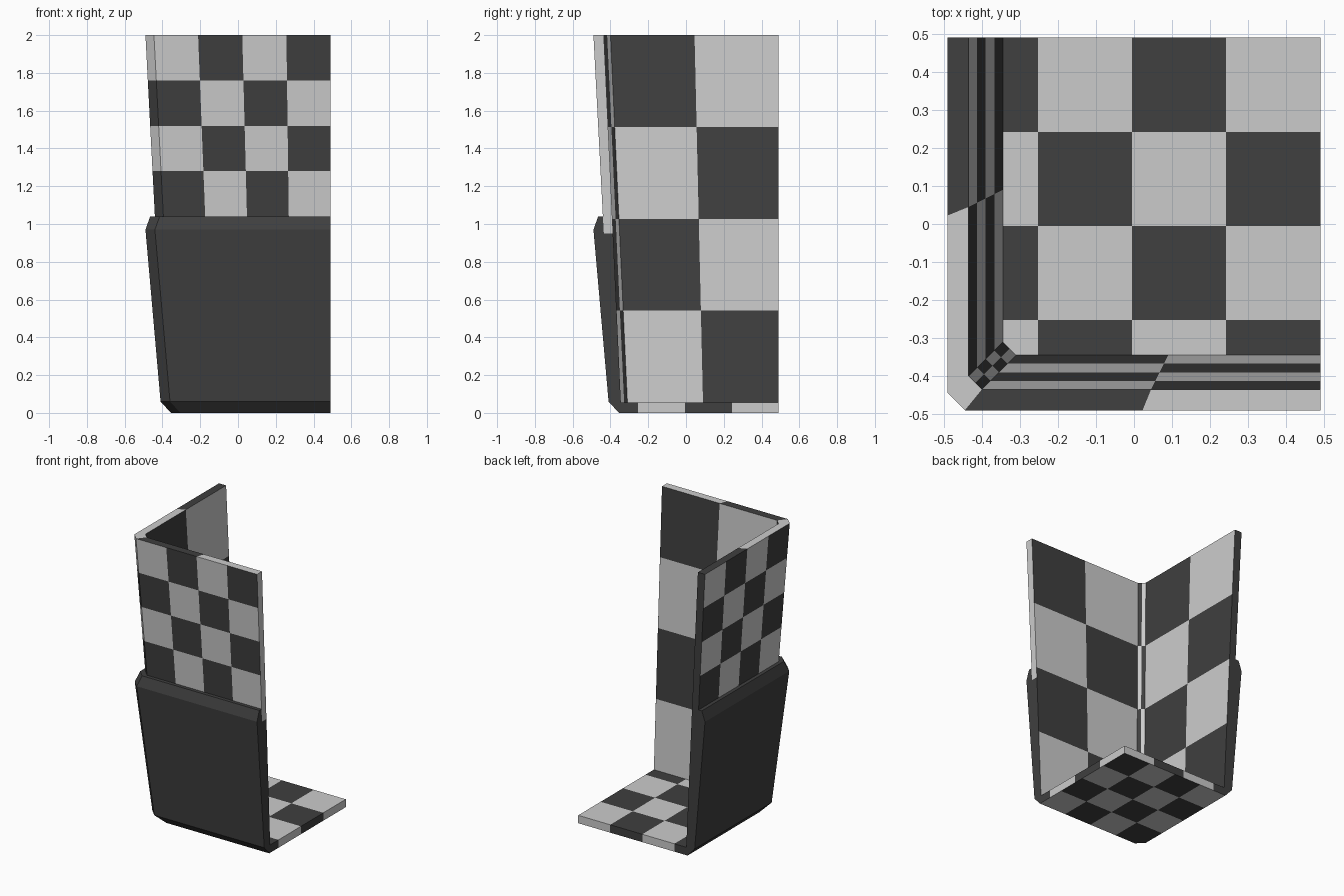
import bpy, bmesh
from mathutils import Vector

if "Cube" in bpy.data.objects:
    bpy.data.objects.remove(bpy.data.objects["Cube"])

CUT = 0.49  # the model is one quarter, open at x = CUT and y = CUT


def material(name, v):
    m = bpy.data.materials.new(name)
    m.diffuse_color = (v, v, v, 1)
    m.use_nodes = True
    m.node_tree.nodes["Principled BSDF"].inputs["Base Color"].default_value = m.diffuse_color
    return m


DARK, LIGHT = 0, 1
MATS = [material("dark_grey", 0.05), material("light_grey", 0.60)]


def checker(i, j, seg=0):
    return LIGHT if (i + j) % 2 else DARK


def plain_dark(i, j, seg=0):
    return DARK


def face(bm, pts, mat, normal=None):
    f = bm.faces.new([bm.verts.new(p) for p in pts])
    f.material_index = mat
    f.normal_update()
    if normal and f.normal.dot(Vector(normal)) < 0:
        f.normal_flip()


def ring(e, c, z):
    # two walls joined by a chamfered corner
    return [Vector(p) for p in ((-e, CUT, z), (-e, c - e, z), (c - e, -e, z), (CUT, -e, z))]


def loft(bm, lo, hi, cols, rows, rule, flip=False):
    # checkered strip between two rings
    for s in range(3):
        n = cols[s]

        def pt(i, j):
            a = lo[s].lerp(lo[s + 1], i / n)
            b = hi[s].lerp(hi[s + 1], i / n)
            return a.lerp(b, j / rows)
        for i in range(n):
            for j in range(rows):
                q = [pt(i, j), pt(i + 1, j), pt(i + 1, j + 1), pt(i, j + 1)]
                face(bm, q[::-1] if flip else q, rule(i, j, s))


def cut_ends(bm, profile, mat_left, mat_front):
    # cap the two open ends with the wall section
    face(bm, [(-e, CUT, z) for e, z in profile], mat_left, (0, 1, 0))
    face(bm, [(CUT, -e, z) for e, z in profile], mat_front, (1, 0, 0))


def finish(bm, name):
    bmesh.ops.remove_doubles(bm, verts=bm.verts, dist=1e-5)
    me = bpy.data.meshes.new(name)
    bm.to_mesh(me)
    bm.free()
    for m in MATS:
        me.materials.append(m)
    bpy.context.collection.objects.link(bpy.data.objects.new(name, me))


# Tapered cup wall: outside, inside, rim and open ends
bm = bmesh.new()
rim_out, rim_in = ring(0.49, 0.045, 2), ring(0.435, 0.035, 2)
loft(bm, ring(0.44, 0.045, 1.04), rim_out, (4, 1, 4), 4, checker)
loft(bm, ring(0.345, 0.035, 0.055), rim_in, (2, 2, 2), 4, checker, flip=True)
loft(bm, rim_out, rim_in, (2, 1, 2), 1,
     lambda i, j, s: LIGHT if s == 1 or i == 1 else DARK)
cut_ends(bm, [(0.435, 0.95), (0.44, 1.04), (0.49, 2), (0.435, 2), (0.386, 0.95)], DARK, LIGHT)
finish(bm, "cup_wall")

# Dark lower sleeve with bevelled top and bottom
bm = bmesh.new()
section = [(0.355, 0), (0.41, 0.06), (0.49, 0.97), (0.465, 1.04), (0.44, 1.04)]
rings = [ring(e, 0.045 if e == 0.44 else 0.05, z) for e, z in section]
for lo, hi in zip(rings, rings[1:]):
    loft(bm, lo, hi, (1, 1, 1), 1, plain_dark)
cut_ends(bm, section + [(0.435, 0.95), (0.386, 0.95), (0.345, 0.055), (0.345, 0)], DARK, DARK)
finish(bm, "sleeve")

# Checkered floor: top, open edges and underside
bm = bmesh.new()
grid = [-0.345, -0.253, -0.005, 0.2425, CUT]
under = [-0.355 + k * (CUT + 0.355) / 4 for k in range(5)]
for i in range(4):
    a, b = grid[i], grid[i + 1]
    for j in range(4):
        c, d = grid[j], grid[j + 1]
        face(bm, [(a, c, 0.055), (b, c, 0.055), (b, d, 0.055), (a, d, 0.055)],
             checker(i, j + 1), (0, 0, 1))
        p, q, r, s = under[i], under[i + 1], under[j], under[j + 1]
        face(bm, [(p, r, 0), (q, r, 0), (q, s, 0), (p, s, 0)], checker(i, j), (0, 0, -1))
    face(bm, [(a, CUT, 0), (b, CUT, 0), (b, CUT, 0.055), (a, CUT, 0.055)], checker(i, 0), (0, 1, 0))
    face(bm, [(CUT, a, 0), (CUT, b, 0), (CUT, b, 0.055), (CUT, a, 0.055)], checker(i, 0), (1, 0, 0))
# trim the chamfered corner
bmesh.ops.bisect_plane(bm, geom=bm.verts[:] + bm.edges[:] + bm.faces[:],
                       plane_co=(-0.355, -0.305, 0), plane_no=(-1, -1, 0), clear_outer=True)
finish(bm, "floor")
